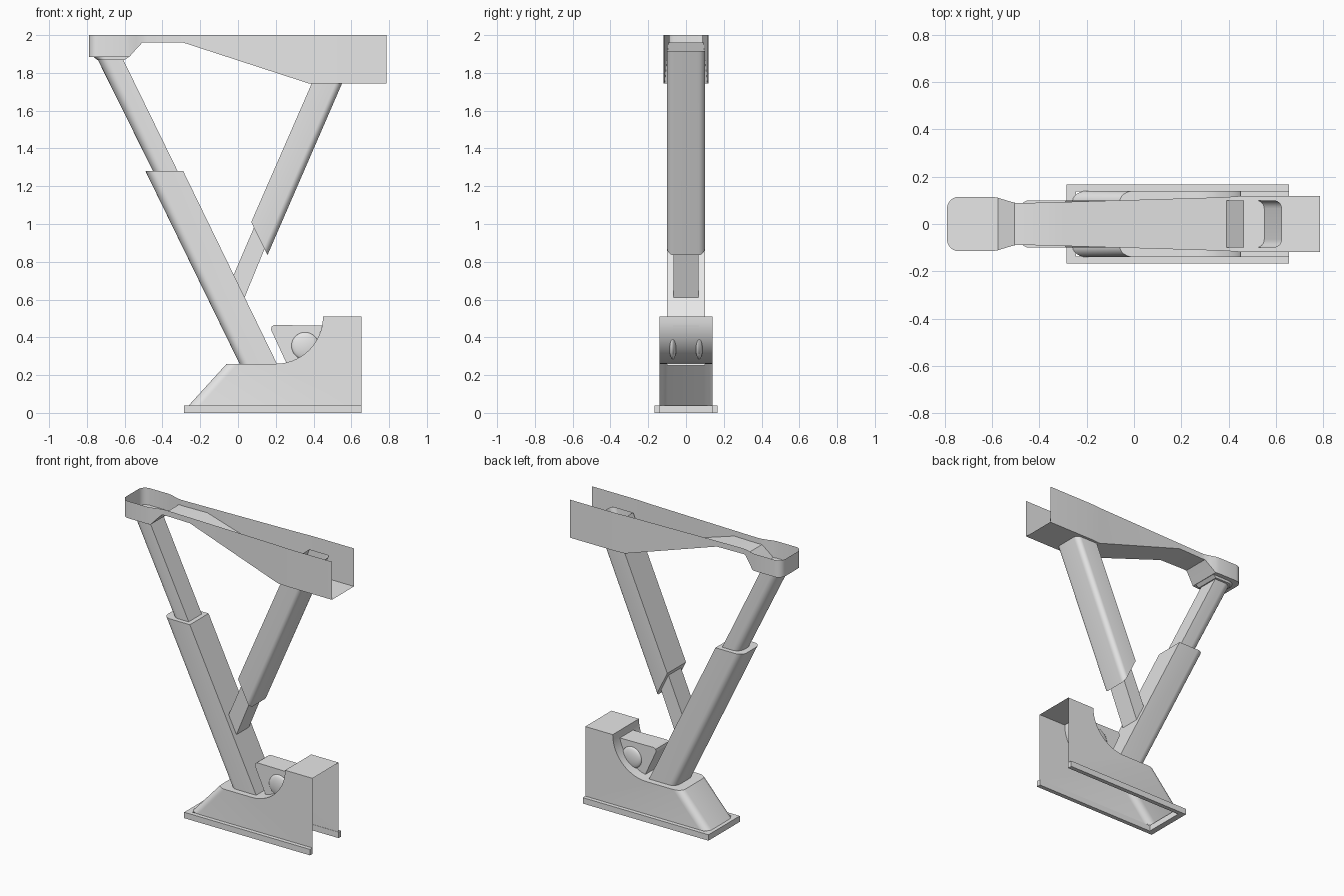
import bpy, bmesh, math
from mathutils import Vector

if "Cube" in bpy.data.objects:
    bpy.data.objects.remove(bpy.data.objects["Cube"], do_unlink=True)

grey = bpy.data.materials.new("plain_grey")
grey.use_nodes = True
COLOUR = (0.8, 0.8, 0.8, 1)
grey.diffuse_color = COLOUR
grey.node_tree.nodes["Principled BSDF"].inputs["Base Color"].default_value = COLOUR


def finish(name, bm):
    bmesh.ops.recalc_face_normals(bm, faces=bm.faces)
    mesh = bpy.data.meshes.new(name)
    bm.to_mesh(mesh)
    bm.free()
    mesh.materials.append(grey)
    obj = bpy.data.objects.new(name, mesh)
    bpy.context.collection.objects.link(obj)
    bpy.ops.object.select_all(action='DESELECT')
    obj.select_set(True)
    bpy.context.view_layer.objects.active = obj
    bpy.ops.object.shade_smooth_by_angle(angle=math.radians(30))
    return obj


def skin(bm, rings, closed):
    """Join successive rings of vertices with quads."""
    rows = [[bm.verts.new(p) for p in ring] for ring in rings]
    for a, b in zip(rows, rows[1:]):
        n = len(a)
        for i in range(n if closed else n - 1):
            j = (i + 1) % n
            bm.faces.new((a[i], a[j], b[j], b[i]))
    return rows


def section(width, half, r_left, r_right):
    """Rounded rectangle as (fraction across, y), with a radius per side."""
    pts = []
    for sx, sy, r, start in ((1, -1, r_right, 270), (1, 1, r_right, 0),
                             (-1, 1, r_left, 90), (-1, -1, r_left, 180)):
        steps = 6 if r else 0
        for k in range(steps + 1):
            a = math.radians(start + (90 * k / steps if steps else 0))
            x = sx * (width / 2 - r) + r * math.cos(a)
            y = sy * (half - r) + r * math.sin(a)
            pts.append((x / width + 0.5, y))
    return pts


def strut(name, low, high, half, r_left=0, r_right=0, open_top=False):
    """Slanted tube between two cuts, each a (left, right) pair of x, z points."""
    bm = bmesh.new()
    outline = section(abs(high[1][0] - high[0][0]), half, r_left, r_right)
    rings = []
    for left, right in (low, high):
        l, r = Vector(left), Vector(right)
        ring = []
        for u, y in outline:
            p = l.lerp(r, u)
            ring.append((p.x, y, p.y))
        rings.append(ring)
    rows = skin(bm, rings, True)
    bm.faces.new(rows[0])
    if not open_top:
        bm.faces.new(rows[1])
    return finish(name, bm)


def extrude_profile(profile, half):
    """Prism across y from an x, z outline."""
    bm = bmesh.new()
    rows = skin(bm, [[(x, y, z) for x, z in profile] for y in (-half, half)], True)
    for row in rows:
        bm.faces.new(row)
    bmesh.ops.recalc_face_normals(bm, faces=bm.faces)
    return bm


def box(name, x0, x1, y0, y1, z0, z1):
    bm = bmesh.new()
    bmesh.ops.create_cube(bm, size=1)
    for v in bm.verts:
        v.co = Vector(((x0 + x1) / 2 + v.co.x * (x1 - x0),
                       (y0 + y1) / 2 + v.co.y * (y1 - y0),
                       (z0 + z1) / 2 + v.co.z * (z1 - z0)))
    return finish(name, bm)


def saddle(a):
    """Point on the concave saddle arc of the base."""
    a = math.radians(a)
    return (0.2 + 0.25 * math.cos(a), 0.51 + 0.25 * math.sin(a))


# Base housing: hollow, open below and at the +x end, rounded sloping nose
BACK, FLOOR, SIDE = 0.655, 0.04, 0.14
arc = [saddle(-90 + 90 * k / 14) for k in range(15)]
bm = extrude_profile([(-0.26, FLOOR), (-0.06, 0.26)] + arc + [(BACK, 0.51), (BACK, FLOOR)], SIDE)
nose = [e for e in bm.edges
        if all(v.co.x < -0.05 for v in e.verts)
        and abs(e.verts[0].co.y - e.verts[1].co.y) < 0.001]
bmesh.ops.bevel(bm, geom=nose, offset=0.045, segments=6, profile=0.5, affect='EDGES')
hidden = [f for f in bm.faces
          if all(v.co.x > BACK - 0.001 for v in f.verts)
          or all(v.co.z < FLOOR + 0.001 for v in f.verts)]
bmesh.ops.delete(bm, geom=hidden, context='FACES')
finish("base_housing", bm)

# Foot flange around three sides of the base
for side, word in ((1, "left"), (-1, "right")):
    y0, y1 = sorted((side * 0.138, side * 0.167))
    box("flange_" + word, -0.285, BACK, y0, y1, 0, FLOOR)
box("flange_nose", -0.285, -0.245, -0.138, 0.138, 0, FLOOR)

# Pivot block resting in the saddle, with domed pin ends
block = [(0.255, saddle(-77)[1]), (0.175, 0.44), (0.178, 0.457), (0.19, 0.465)]
block += [saddle(a) for a in range(-11, -78, -6)]
finish("pivot_block", extrude_profile(block, 0.07))
for side, word in ((1, "left"), (-1, "right")):
    bm = bmesh.new()
    bmesh.ops.create_uvsphere(bm, u_segments=32, v_segments=16, radius=0.072)
    for v in bm.verts:
        v.co = Vector((v.co.x + 0.355, side * 0.07 + v.co.y * 0.28, v.co.z + 0.355))
    finish("pin_dome_" + word, bm)

# Main telescopic leg, rounded towards -x
strut("leg_sleeve", ((0.013, 0.25), (0.211, 0.25)),
      ((-0.49, 1.28), (-0.29, 1.28)), 0.1, r_left=0.05)
strut("leg_rod", ((-0.43, 1.24), (-0.30, 1.24)),
      ((-0.75, 1.885), (-0.615, 1.885)), 0.07, r_left=0.055)

# Diagonal brace: open-topped sleeve and square rod
strut("brace_sleeve", ((0.07, 1.01), (0.156, 0.835)),
      ((0.465, 1.915), (0.625, 1.915)), 0.1, r_right=0.035, open_top=True)
strut("brace_rod", ((-0.045, 0.68), (0.01, 0.55)),
      ((0.11, 1.04), (0.17, 0.94)), 0.067)

# Top beam: open channel with a rounded closed end, as x, half width, bottom z
R, WIDE, CUP = 0.05, 0.115, 1.885
stations = []
for k in range(7):
    a = math.radians(15 * k)
    stations.append((-0.79 + R * (1 - math.cos(a)), WIDE - R + R * math.sin(a), CUP))
stations += [(-0.6, WIDE, CUP), (-0.575, 0.111, CUP), (-0.54, 0.1, 1.925),
             (-0.505, 0.09, 1.962), (-0.48, 0.088, 1.962), (-0.295, 0.093, 1.962),
             (0.378, 0.113, 1.743), (0.45, 0.118, 1.743), (0.785, 0.118, 1.743)]
bm = bmesh.new()
rows = skin(bm, [[(x, -w, 2), (x, -w, z), (x, w, z), (x, w, 2)] for x, w, z in stations], False)
bm.faces.new(rows[0])
finish("top_beam", bm)

# Shallow collar where the leg meets the beam
strut("leg_collar", ((-0.745, 1.868), (-0.6, 1.868)),
      ((-0.765, CUP), (-0.578, CUP)), 0.085, r_left=0.06)
